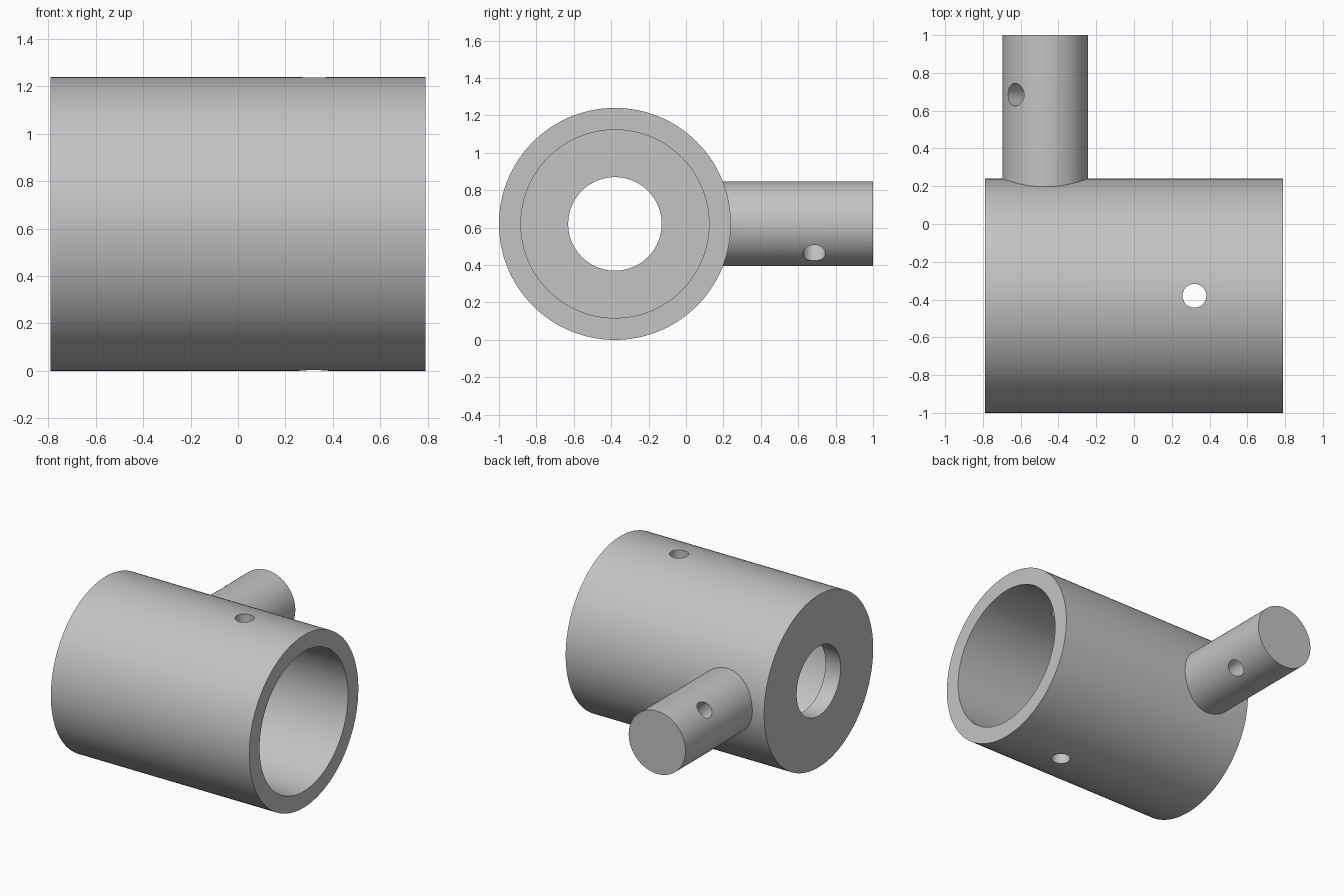
import bpy
import math
from mathutils import Vector

cube = bpy.data.objects.get("Cube")
if cube:
    bpy.data.objects.remove(cube, do_unlink=True)

grey = bpy.data.materials.new("plain grey")
grey.use_nodes = True
colour = (0.55, 0.55, 0.55, 1)
grey.diffuse_color = colour
grey.node_tree.nodes["Principled BSDF"].inputs["Base Color"].default_value = colour


def cylinder(name, radius, start, end, sides=96):
    """Round bar between two points."""
    start, end = Vector(start), Vector(end)
    axis = end - start
    bpy.ops.mesh.primitive_cylinder_add(
        vertices=sides, radius=radius, depth=axis.length,
        location=(start + end) / 2,
        rotation=axis.to_track_quat('Z', 'Y').to_euler())
    obj = bpy.context.object
    obj.name = name
    obj.data.materials.append(grey)
    return obj


def combine(target, tool, operation):
    """Apply a boolean and remove the tool."""
    mod = target.modifiers.new(operation.lower(), 'BOOLEAN')
    mod.operation = operation
    mod.solver = 'EXACT'
    mod.object = tool
    bpy.context.view_layer.objects.active = target
    bpy.ops.object.modifier_apply(modifier=mod.name)
    bpy.data.objects.remove(tool, do_unlink=True)


cy, cz = -0.38, 0.62      # sleeve axis
half = 0.79               # sleeve half length
wall = 0.12
rod_x = -0.47

# Sleeve body with the side rod joined on
body = cylinder("sleeve_with_rod", 0.62, (-half, cy, cz), (half, cy, cz), 128)
rod = cylinder("rod", 0.226, (rod_x, cy + 0.3, cz), (rod_x, 1, cz))
combine(body, rod, 'UNION')

# Wide bore, open at one end
bore = cylinder("bore", 0.503, (wall - half, cy, cz), (half + 0.1, cy, cz), 128)
combine(body, bore, 'DIFFERENCE')

# Smaller hole in the end wall
end_hole = cylinder("end_hole", 0.25, (-half - 0.1, cy, cz), (0, cy, cz))
combine(body, end_hole, 'DIFFERENCE')

# Vertical pin hole through both sides of the sleeve
pin_hole = cylinder("pin_hole", 0.063, (0.32, cy, -0.1), (0.32, cy, 1.4), 48)
combine(body, pin_hole, 'DIFFERENCE')

# Diagonal pin hole through the rod
d = 0.3
rod_hole = cylinder("rod_hole", 0.06, (rod_x - d, 0.685, cz + d),
                    (rod_x + d, 0.685, cz - d), 48)
combine(body, rod_hole, 'DIFFERENCE')

# Smooth curved walls, crisp rims
bpy.ops.object.select_all(action='DESELECT')
body.select_set(True)
bpy.context.view_layer.objects.active = body
bpy.ops.object.shade_smooth_by_angle(angle=math.radians(30))
